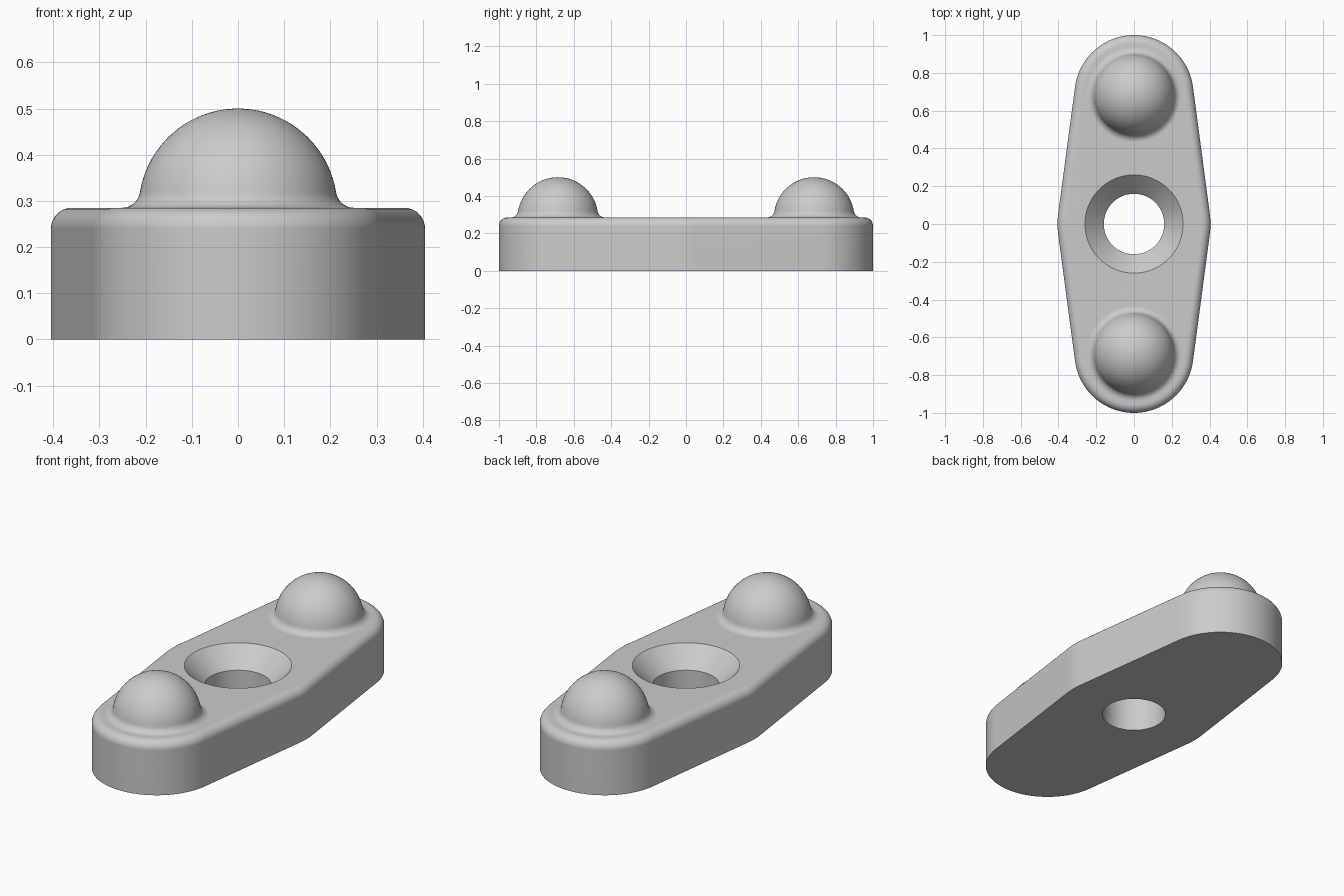
import bpy, bmesh
from math import sin, cos, asin, pi, sqrt, atan2

cube = bpy.data.objects.get("Cube")
if cube:
    bpy.data.objects.remove(cube)

# Main dimensions
TOP = 0.285
END_Y, END_R, MID_R = 0.685, 0.315, 0.405
EDGE = 0.045                 # rounding of the plate's upper edge
HOLE_R, SINK_R = 0.16, 0.26
DOME_R, FILLET = 0.215, 0.04
SEGS = 80

bm = bmesh.new()


def add_ring(points, z):
    return [bm.verts.new((x, y, z)) for x, y in points]


def bridge(a, b):
    n = len(a)
    for i in range(n):
        j = (i + 1) % n
        bm.faces.new((a[i], a[j], b[j], b[i]))


def stack(rings):
    for a, b in zip(rings, rings[1:]):
        bridge(a, b)


def circle(r, cy=0.0):
    return [(r * cos(2 * pi * i / SEGS), cy + r * sin(2 * pi * i / SEGS))
            for i in range(SEGS)]


def outline(inset):
    """Tangent-joined arcs: wide at the middle, round at both ends."""
    a = asin((MID_R - END_R) / END_Y)
    arcs = ((END_Y, END_R, a, pi - a, 40), (0, MID_R, pi - a, pi + a, 8),
            (-END_Y, END_R, pi + a, 2 * pi - a, 40), (0, MID_R, -a, a, 8))
    return [((r - inset) * cos(s + (e - s) * i / n),
             cy + (r - inset) * sin(s + (e - s) * i / n))
            for cy, r, s, e, n in arcs for i in range(n + 1)]


def fill(*rings):
    edges = [bm.edges.get((r[i - 1], r[i])) for r in rings for i in range(len(r))]
    bmesh.ops.triangle_fill(bm, edges=edges, use_beauty=True, normal=(0, 0, 1))


# Plate side wall and rounded upper edge
wall = [add_ring(outline(0), 0)]
for i in range(9):
    t = i / 8 * pi / 2
    wall.append(add_ring(outline(EDGE * (1 - cos(t))), TOP - EDGE * (1 - sin(t))))
stack(wall)

# Countersunk through hole
hole = [add_ring(circle(r), z) for r, z in
        ((HOLE_R, 0), (HOLE_R, TOP - SINK_R + HOLE_R), (SINK_R, TOP))]
stack(hole)

# Dome profile: concave fillet at the foot, then a spherical cap
foot = sqrt((DOME_R + FILLET) ** 2 - FILLET ** 2)
lean = atan2(FILLET, foot)
profile = []
for i in range(8):
    t = -pi / 2 - i / 8 * (pi / 2 - lean)
    profile.append((foot + FILLET * cos(t), TOP + FILLET + FILLET * sin(t)))
for i in range(20):
    t = lean + i / 20 * (pi / 2 - lean)
    profile.append((DOME_R * cos(t), TOP + DOME_R * sin(t)))

# Front and back domes
dome_feet = []
for cy in (-END_Y, END_Y):
    rings = [add_ring(circle(r, cy), z) for r, z in profile]
    stack(rings)
    tip = bm.verts.new((0, cy, TOP + DOME_R))
    for i in range(SEGS):
        bm.faces.new((rings[-1][i - 1], rings[-1][i], tip))
    dome_feet.append(rings[0])

# Flat top and underside
fill(wall[-1], hole[-1], *dome_feet)
fill(wall[0], hole[0])
bmesh.ops.recalc_face_normals(bm, faces=bm.faces)

mesh = bpy.data.meshes.new("domed_plate")
bm.to_mesh(mesh)
bm.free()
plate = bpy.data.objects.new("domed_plate", mesh)
bpy.context.collection.objects.link(plate)

# Grey material
grey = bpy.data.materials.new("plain_grey")
grey.use_nodes = True
colour = (0.6, 0.6, 0.6, 1)
grey.diffuse_color = colour
grey.node_tree.nodes["Principled BSDF"].inputs["Base Color"].default_value = colour
mesh.materials.append(grey)

# Smooth shading with crisp hole and base edges
bpy.ops.object.select_all(action='DESELECT')
plate.select_set(True)
bpy.context.view_layer.objects.active = plate
bpy.ops.object.shade_smooth_by_angle(angle=pi / 6)
weighted = plate.modifiers.new("weighted_normals", 'WEIGHTED_NORMAL')
weighted.keep_sharp = True
